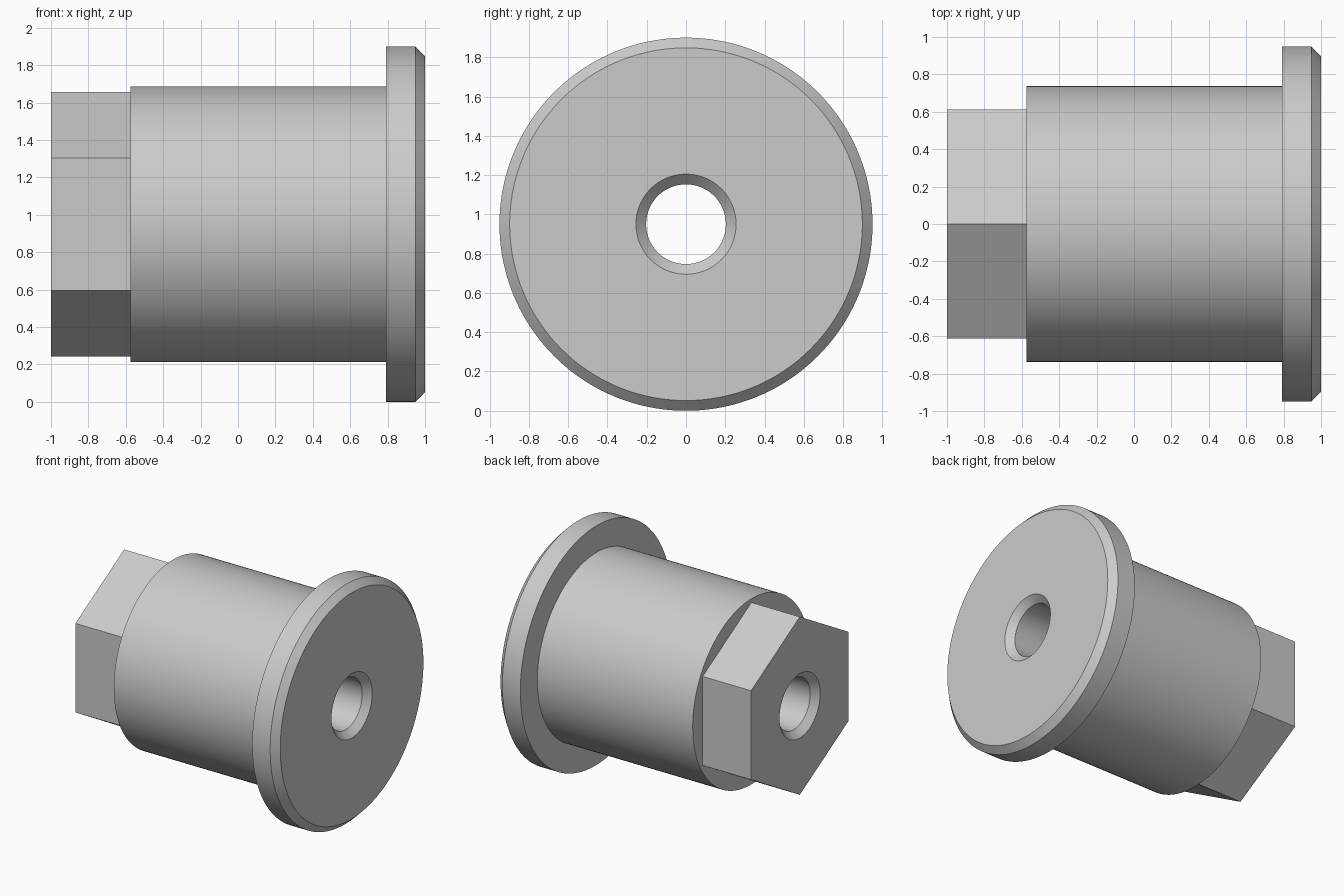
import bpy
import bmesh
from math import cos, sin, pi

if "Cube" in bpy.data.objects:
    bpy.data.objects.remove(bpy.data.objects["Cube"], do_unlink=True)

SEGMENTS = 192   # divisible by 12, so the hexagon corners land on vertices
AXIS_Z = 0.95


def circle(radius):
    return lambda a: radius


def hexagon(apothem):
    # flats face front and back, corners point up and down
    return lambda a: apothem / cos((a + pi / 6) % (pi / 3) - pi / 6)


# Closed section around the x axis: (x, outline)
section = [
    # hexagonal drive end
    (-1.0, hexagon(0.612)),
    (-0.575, hexagon(0.612)),
    # cylindrical sleeve
    (-0.575, circle(0.737)),
    (0.79, circle(0.737)),
    # flange with chamfered rim
    (0.79, circle(0.95)),
    (0.948, circle(0.95)),
    (1.0, circle(0.898)),
    # through bore with a chamfer at each mouth
    (1.0, circle(0.255)),
    (0.948, circle(0.203)),
    (-0.948, circle(0.203)),
    (-1.0, circle(0.255)),
]

bm = bmesh.new()
rings = []
for x, outline in section:
    ring = []
    for i in range(SEGMENTS):
        a = 2 * pi * i / SEGMENTS
        r = outline(a)
        ring.append(bm.verts.new((x, r * cos(a), AXIS_Z + r * sin(a))))
    rings.append(ring)

for k, ring in enumerate(rings):
    following = rings[(k + 1) % len(rings)]
    for i in range(SEGMENTS):
        j = (i + 1) % SEGMENTS
        bm.faces.new((ring[i], ring[j], following[j], following[i]))
bmesh.ops.recalc_face_normals(bm, faces=bm.faces)

mesh = bpy.data.meshes.new("flanged_bushing")
bm.to_mesh(mesh)
bm.free()
bushing = bpy.data.objects.new("flanged_bushing", mesh)
bpy.context.collection.objects.link(bushing)

# Plain grey finish
grey = bpy.data.materials.new("plain_grey")
grey.use_nodes = True
colour = (0.6, 0.6, 0.6, 1.0)
grey.diffuse_color = colour
grey.node_tree.nodes["Principled BSDF"].inputs["Base Color"].default_value = colour
mesh.materials.append(grey)

bpy.ops.object.select_all(action="DESELECT")
bushing.select_set(True)
bpy.context.view_layer.objects.active = bushing
bpy.ops.object.shade_smooth_by_angle(angle=pi / 6)
